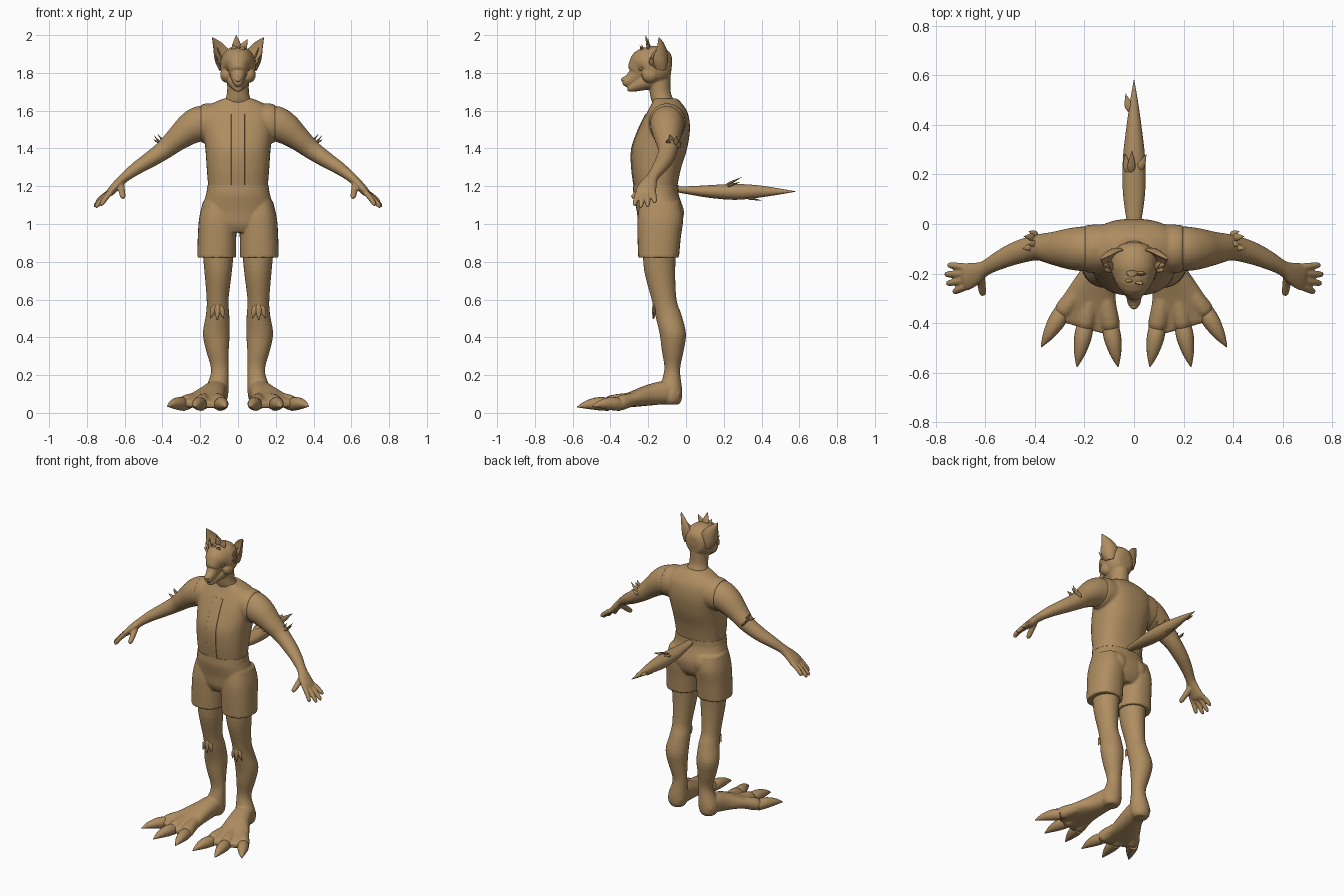
import bpy, bmesh
from math import cos, sin, tau
from mathutils import Vector

tan = bpy.data.materials.new("tan")
tan.diffuse_color = (0.43, 0.27, 0.12, 1)
X, Y, Z = Vector((1, 0, 0)), Vector((0, 1, 0)), Vector((0, 0, 1))


def spline(rows, steps):
    """Catmull-Rom through rows of numbers."""
    rows = [Vector(r) for r in rows]
    out = []
    for i in range(len(rows) - 1):
        p0, p1, p2, p3 = rows[max(i - 1, 0)], rows[i], rows[i + 1], rows[min(i + 2, len(rows) - 1)]
        for k in range(steps):
            t = k / steps
            out.append(0.5 * (2 * p1 + (p2 - p0) * t + (2 * p0 - 5 * p1 + 4 * p2 - p3) * t * t
                              + (3 * p1 - p0 - 3 * p2 + p3) * t ** 3))
    return out + [rows[-1]]


def loft(bm, rings, ref=X, normal=None, n=28, p=2.0, steps=4, bend=0.0):
    """Skin rings (x, y, z, half width along ref, half height); bend curls the section."""
    rows = spline(rings, steps)
    pts = [Vector(r[:3]) for r in rows]
    loops = []
    for i, r in enumerate(rows):
        t = normal or (pts[min(i + 1, len(pts) - 1)] - pts[max(i - 1, 0)]).normalized()
        u = (ref - t * ref.dot(t)).normalized()
        v = t.cross(u)
        a, b = max(r[3], 0.0008), max(r[4], 0.0008)
        loop = []
        for k in range(n):
            c, s = cos(tau * k / n), sin(tau * k / n)
            c, s = [abs(q) ** (2 / p) * (1 if q > 0 else -1) for q in (c, s)]
            loop.append(bm.verts.new(pts[i] + u * a * c + v * (b * s + bend * a * c * c)))
        loops.append(loop)
    for l0, l1 in zip(loops, loops[1:]):
        for k in range(n):
            bm.faces.new((l0[k], l0[(k + 1) % n], l1[(k + 1) % n], l1[k]))
    bm.faces.new(loops[0][::-1])
    bm.faces.new(loops[-1])


def limb(bm, a, b, r0, r1, ref=X, sag=0.0):
    """Tapered rounded finger, toe or claw from a to b."""
    a, b = Vector(a), Vector(b)
    rows = []
    for f, k in ((0, 0.8), (0.12, 1), (0.5, 1), (0.85, 1), (0.97, 0.65), (1, 0.15)):
        r = (r0 + (r1 - r0) * f) * k
        rows.append((*(a.lerp(b, f) + Z * sag * 4 * f * (1 - f)), r, r))
    loft(bm, rows, ref, n=14, steps=2)


def leaf(bm, base, tip, w, ref=X, flat=0.45):
    """Pointed tuft of fur."""
    a, b = Vector(base), Vector(tip)
    rows = [(*a.lerp(b, f), w * k, w * k * flat) for f, k in ((0, 0.3), (0.3, 1), (0.65, 0.65), (1, 0))]
    loft(bm, rows, ref, n=12, steps=3)


def ball(bm, loc, sx, sy, sz):
    vs = bmesh.ops.create_uvsphere(bm, u_segments=20, v_segments=12, radius=1)["verts"]
    for v in vs:
        v.co = Vector(loc) + Vector((v.co.x * sx, v.co.y * sy, v.co.z * sz))


def make(name, bm, voxel=0, mirror=False, smooth=4):
    bmesh.ops.recalc_face_normals(bm, faces=bm.faces)
    me = bpy.data.meshes.new(name)
    bm.to_mesh(me)
    bm.free()
    me.materials.append(tan)
    ob = bpy.data.objects.new(name, me)
    bpy.context.collection.objects.link(ob)
    bpy.ops.object.select_all(action='DESELECT')
    ob.select_set(True)
    bpy.context.view_layer.objects.active = ob
    bpy.ops.object.shade_smooth_by_angle(angle=0.8)
    if voxel:
        m = ob.modifiers.new("fuse", 'REMESH')
        m.mode, m.voxel_size, m.use_smooth_shade = 'VOXEL', voxel, True
        m = ob.modifiers.new("soften", 'SMOOTH')
        m.factor, m.iterations = 0.5, smooth
    if mirror:
        ob.modifiers.new("mirror", 'MIRROR').use_mirror_merge = False
    return ob


# Sleeveless shirt with raised armholes
bm = bmesh.new()
loft(bm, [(0, -.157, 1.17, .157, .112), (0, -.16, 1.21, .159, .116), (0, -.156, 1.3, .166, .131),
          (0, -.14, 1.4, .173, .146), (0, -.115, 1.5, .186, .136), (0, -.1, 1.58, .188, .112),
          (0, -.1, 1.63, .15, .085), (0, -.11, 1.665, .075, .062)], normal=Z, p=2.4, n=40)
for s in (1, -1):
    loft(bm, [(s * .1, -.1, 1.535, .1, .1), (s * .165, -.1, 1.535, .098, .104),
              (s * .198, -.1, 1.53, .094, .1)], ref=Y, normal=X * s)
make("shirt", bm, 0.007)

# Front button strip
bm = bmesh.new()
loft(bm, [(0, -.271, 1.2, .036, .007), (0, -.284, 1.3, .036, .007), (0, -.283, 1.4, .036, .007),
          (0, -.248, 1.5, .036, .007), (0, -.209, 1.58, .036, .007)], p=5)
make("shirt_front_strip", bm)

# Shorts: hips, seat and two short legs
bm = bmesh.new()
loft(bm, [(0, -.16, 1.195, .16, .117), (0, -.157, 1.15, .171, .12), (0, -.137, 1.07, .19, .124),
          (0, -.137, 1.0, .175, .115), (0, -.14, .955, .11, .09)], normal=Z, p=2.3, n=40)
for s in (1, -1):
    loft(bm, [(s * .1, -.138, 1.12, .085, .105), (s * .107, -.136, 1.03, .099, .121),
              (s * .111, -.142, .93, .102, .115), (s * .113, -.145, .822, .103, .108)], normal=Z, p=2.3)
    ball(bm, (s * .075, -.085, 1.06), .075, .075, .085)
make("shorts", bm, 0.006)
bm = bmesh.new()
loft(bm, [(0, -.16, 1.172, .166, .12), (0, -.16, 1.207, .161, .119)], normal=Z, p=2.35, n=48)
make("waistband", bm)

# Leg and webbed foot with three toes
toes = [((.295, -.365, .043), (.375, -.497, .034)), ((.2, -.425, .043), (.23, -.577, .03)),
        ((.092, -.43, .043), (.064, -.577, .03))]
bm = bmesh.new()
loft(bm, [(.105, -.14, .88, .085, .09), (.105, -.139, .75, .073, .082), (.108, -.116, .6, .058, .066),
          (.108, -.094, .52, .062, .07), (.115, -.07, .42, .071, .07), (.109, -.07, .33, .06, .058),
          (.098, -.072, .25, .048, .043), (.098, -.075, .2, .048, .045), (.112, -.08, .12, .062, .06),
          (.115, -.077, .07, .058, .054), (.115, -.077, .045, .04, .04)], normal=Z * -1)
loft(bm, [(.113, -.04, .088, .05, .036), (.117, -.1, .108, .06, .06), (.137, -.19, .095, .072, .056),
          (.167, -.28, .073, .098, .042), (.185, -.35, .057, .126, .031), (.193, -.4, .048, .137, .022),
          (.198, -.42, .045, .132, .014)], p=2.4)
for base, tip in toes:
    limb(bm, (.1 + base[0] * .3, -.22, .075), base, .03, .042, sag=.01)
make("leg_and_foot", bm, 0.006, True)

bm = bmesh.new()
for base, tip in toes:
    a, b = Vector(base), Vector(tip)
    a = a - (b - a) * .12
    loft(bm, [(*(a.lerp(b, f) + Z * .04 * f * (1 - f)), r, r) for f, r in
              ((0, .034), (.3, .035), (.65, .024), (.9, .009), (1, .001))], n=16, steps=3)
make("toe_claws", bm, mirror=True)

# Arm and hand
bm = bmesh.new()
loft(bm, [(.14, -.1, 1.54, .085, .085), (.2, -.1, 1.53, .09, .094), (.255, -.1, 1.503, .084, .084),
          (.32, -.098, 1.452, .068, .065), (.39, -.095, 1.393, .052, .051), (.47, -.115, 1.338, .046, .042),
          (.54, -.145, 1.293, .038, .034), (.6, -.178, 1.247, .031, .026), (.64, -.2, 1.208, .046, .024),
          (.675, -.213, 1.17, .055, .021), (.69, -.218, 1.155, .045, .012)], ref=Y)
for base_y, tip in ((-.175, (.75, -.165, 1.112)), (-.2, (.762, -.203, 1.09)),
                    (-.225, (.755, -.24, 1.086)), (-.248, (.727, -.274, 1.096))):
    limb(bm, (.668, base_y, 1.172), tip, .016, .0125, Y, .008)
limb(bm, (.622, -.2, 1.215), (.608, -.288, 1.138), .02, .014, X, -.004)
make("arm_and_hand", bm, 0.005, True, 3)

# Head, muzzle, jaw and neck
bm = bmesh.new()
loft(bm, [(0, -.1, 1.62, .095, .07), (0, -.125, 1.66, .068, .06), (0, -.137, 1.7, .058, .056),
          (0, -.142, 1.76, .058, .06), (0, -.14, 1.83, .06, .06)], normal=Z)
loft(bm, [(0, -.075, 1.845, .025, .03), (0, -.088, 1.845, .062, .07), (0, -.13, 1.842, .09, .098),
          (0, -.18, 1.838, .094, .104), (0, -.222, 1.838, .08, .092), (0, -.245, 1.82, .055, .068),
          (0, -.26, 1.79, .042, .05), (0, -.295, 1.763, .031, .034), (0, -.325, 1.752, .024, .026),
          (0, -.336, 1.75, .012, .013)], p=2.1)
loft(bm, [(0, -.15, 1.765, .06, .045), (0, -.22, 1.75, .052, .042), (0, -.27, 1.73, .034, .03),
          (0, -.3, 1.718, .022, .019), (0, -.31, 1.716, .012, .011)])
for s in (1, -1):
    limb(bm, (s * .015, -.246, 1.838), (s * .075, -.222, 1.866), .014, .012, Z)
    ball(bm, (s * .06, -.19, 1.79), .034, .045, .042)
make("head_and_neck", bm, 0.005, smooth=3)

bm = bmesh.new()
ball(bm, (0, -.327, 1.764), .018, .017, .014)
make("nose", bm)
bm = bmesh.new()
ball(bm, (.043, -.239, 1.822), .021, .014, .011)
make("eyes", bm, mirror=True)

# Cupped ears with fur at their lower edge
bm = bmesh.new()
loft(bm, [(.078, -.125, 1.82, .035, .02), (.09, -.12, 1.86, .052, .018), (.1, -.118, 1.9, .052, .012),
          (.114, -.125, 1.94, .034, .008), (.13, -.138, 1.975, .011, .005), (.137, -.144, 1.988, .001, .001)],
     ref=Vector((.8, -.6, 0)), bend=-.45)
make("ears", bm, mirror=True)
bm = bmesh.new()
for base, tip in (((.085, -.165, 1.84), (.128, -.165, 1.905)), ((.085, -.175, 1.835), (.122, -.19, 1.885)),
                  ((.083, -.165, 1.825), (.12, -.155, 1.865)), ((.08, -.18, 1.86), (.11, -.15, 1.935))):
    leaf(bm, base, tip, .015, Y)
make("ear_fur", bm, mirror=True)

# Tuft on the crown
bm = bmesh.new()
for base, tip, w in (((-.005, -.19, 1.91), (-.01, -.215, 2.0), .024), ((.015, -.2, 1.915), (.05, -.2, 1.978), .02),
                     ((.005, -.225, 1.9), (.035, -.245, 1.945), .019), ((-.01, -.22, 1.905), (-.03, -.235, 1.95), .018)):
    leaf(bm, base, tip, w)
make("crown_tuft", bm)

# Elbow and knee tufts
bm = bmesh.new()
for base, tip in (((.385, -.075, 1.425), (.425, -.085, 1.475)), ((.395, -.055, 1.41), (.445, -.05, 1.468)),
                  ((.4, -.09, 1.42), (.45, -.1, 1.448)), ((.385, -.05, 1.4), (.425, -.028, 1.435))):
    leaf(bm, base, tip, .015, Y)
make("elbow_tufts", bm, mirror=True)
bm = bmesh.new()
for base, tip in (((.108, -.172, .58), (.11, -.175, .488)), ((.095, -.17, .57), (.075, -.17, .5)),
                  ((.122, -.17, .57), (.147, -.165, .5))):
    leaf(bm, base, tip, .016)
make("knee_tufts", bm, mirror=True)

# Tail with loose tufts
bm = bmesh.new()
loft(bm, [(0, -.06, 1.185, .02, .015), (0, .02, 1.178, .031, .022), (0, .13, 1.172, .045, .034),
          (0, .26, 1.17, .045, .042), (0, .38, 1.172, .032, .033), (0, .5, 1.172, .015, .015),
          (0, .58, 1.172, .001, .001)])
make("tail", bm)
bm = bmesh.new()
for base, tip in (((-.012, .2, 1.2), (-.008, .295, 1.248)), ((.015, .21, 1.195), (.05, .28, 1.222)),
                  ((-.02, .2, 1.195), (-.038, .285, 1.22)), ((-.015, .45, 1.175), (-.034, .525, 1.18)),
                  ((.01, .31, 1.14), (.012, .4, 1.125))):
    leaf(bm, base, tip, .016)
make("tail_tufts", bm)
